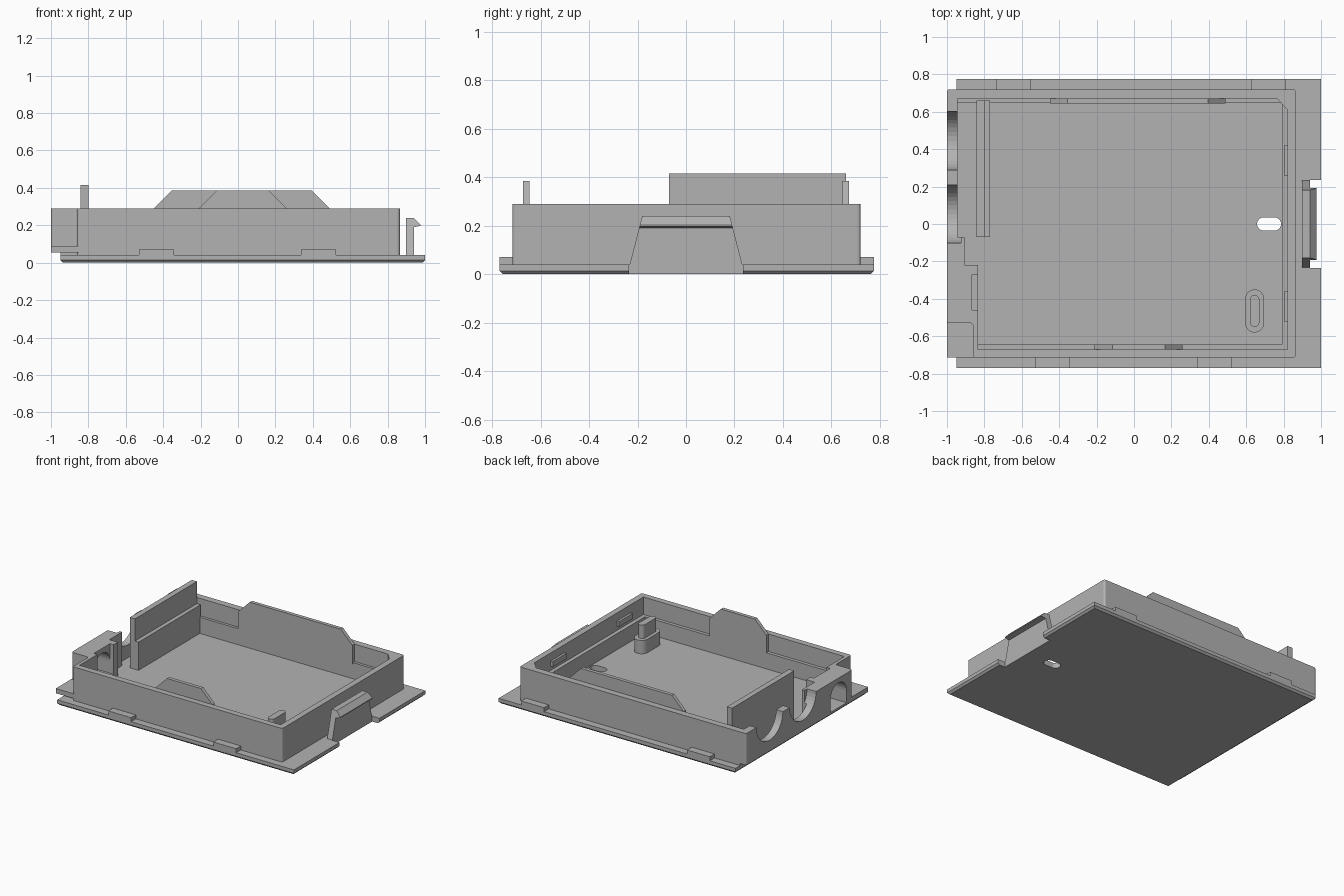
import bpy, bmesh, math
from mathutils import Vector

cube = bpy.data.objects.get("Cube")
if cube:
    bpy.data.objects.remove(cube, do_unlink=True)

grey = bpy.data.materials.new("plain grey plastic")
grey.use_nodes = True
colour = (0.45, 0.45, 0.45, 1)
grey.diffuse_color = colour
grey.node_tree.nodes["Principled BSDF"].inputs["Base Color"].default_value = colour


def prism(name, points, low, high, axis="z", round_corners=0, foot=0):
    """Extrude an outline along an axis; outlines are (x,y), (y,z) or (x,z)."""
    place = {"z": lambda a, b, c: (a, b, c),
             "x": lambda a, b, c: (c, a, b),
             "y": lambda a, b, c: (a, c, b)}[axis]
    bm = bmesh.new()
    face = bm.faces.new([bm.verts.new(place(a, b, low)) for a, b in points])
    ext = bmesh.ops.extrude_face_region(bm, geom=[face])
    shift = Vector(place(0, 0, high - low))
    bmesh.ops.translate(bm, vec=shift, verts=[v for v in ext["geom"] if isinstance(v, bmesh.types.BMVert)])
    bmesh.ops.recalc_face_normals(bm, faces=bm.faces[:])
    if round_corners:
        upright = [e for e in bm.edges if abs(e.verts[0].co.z - e.verts[1].co.z) > 0.01]
        bmesh.ops.bevel(bm, geom=upright, offset=round_corners, segments=3, profile=0.5, affect="EDGES")
    if foot:
        rim = [e for e in bm.edges if all(abs(v.co.z - low) < 0.001 for v in e.verts)]
        bmesh.ops.bevel(bm, geom=rim, offset=foot, segments=1, affect="EDGES")
    mesh = bpy.data.meshes.new(name)
    bm.to_mesh(mesh)
    bm.free()
    mesh.materials.append(grey)
    obj = bpy.data.objects.new(name, mesh)
    bpy.context.collection.objects.link(obj)
    return obj


def box(name, x0, x1, y0, y1, z0, z1, **options):
    return prism(name, [(x0, y0), (x1, y0), (x1, y1), (x0, y1)], z0, z1, **options)


def obround(cx, cy, half_x, half_y, steps=10):
    """Outline of a slot with round ends along its longer side."""
    r = min(half_x, half_y)
    pts = []
    for i in range(4 * steps):
        t = 2 * math.pi * (i + 0.5) / (4 * steps)
        c, s = math.cos(t), math.sin(t)
        pts.append((cx + r * c + math.copysign(half_x - r, c),
                    cy + r * s + math.copysign(half_y - r, s)))
    return pts


def cut(target, *cutters):
    for cutter in cutters:
        cutter.hide_render = True
        mod = target.modifiers.new("cut", "BOOLEAN")
        mod.operation, mod.solver, mod.object = "DIFFERENCE", "EXACT", cutter
        bpy.context.view_layer.objects.active = target
        bpy.ops.object.modifier_apply(modifier=mod.name)
        bpy.data.objects.remove(cutter, do_unlink=True)


# Base plate with clip notch and mounting slot
plate = box("base_plate", -0.95, 1.0, -0.77, 0.775, 0, 0.04, foot=0.014)
cut(plate,
    box("clip_notch", 0.94, 1.1, -0.235, 0.235, -0.1, 0.1),
    prism("mounting_slot", obround(0.722, 0, 0.064, 0.035), -0.1, 0.2))

# Tray walls, hollowed in two steps to leave an inner ledge
walls = prism("tray_walls", [(-1, -0.53), (-0.86, -0.53), (-0.86, -0.715), (0.865, -0.715),
                             (0.865, 0.72), (-1, 0.72)], 0.035, 0.29, round_corners=0.014)
cut(walls,
    prism("upper_cavity", [(-0.835, -0.67), (0.82, -0.67), (0.82, 0.61), (0.765, 0.67),
                           (-0.945, 0.67), (-0.945, -0.07), (-0.905, -0.07),
                           (-0.905, -0.22), (-0.835, -0.22)], 0.16, 0.5),
    prism("lower_cavity", [(-0.835, -0.645), (0.79, -0.645), (0.79, 0.65), (-0.945, 0.65),
                           (-0.945, -0.07), (-0.905, -0.07), (-0.905, -0.22),
                           (-0.835, -0.22)], -0.1, 0.2 - 0.04),
    box("side_undercut", -1.1, -0.95, -1, 1, -0.1, 0.055))

# Two round cable openings in the side wall
for centre in (0.445, 0.053):
    arc = [(centre + 0.156 * math.cos(a), 0.292 + 0.156 * math.sin(a))
           for a in [math.pi * (1 + i / 20) for i in range(21)]]
    arc += [(centre + 0.156, 0.4), (centre - 0.156, 0.4)]
    cut(walls, prism("cable_opening", arc, -1.1, -0.925, axis="x"))

# Arched socket opening and its slot
arch = [(-0.46, 0.07), (-0.27, 0.07)]
arch += [(-0.365 + 0.095 * math.cos(math.pi * i / 16), 0.16 + 0.095 * math.sin(math.pi * i / 16))
         for i in range(17)]
cut(walls,
    prism("socket_arch", arch, -1.1, -0.8, axis="x"),
    box("socket_slot", -0.865, -0.8, -0.46, -0.27, 0.07, 0.4))

# Low corner ledge
box("corner_ledge", -1, -0.85, -0.715, -0.52, 0.055, 0.09)

# Partition beside the cable compartment
box("partition_wall", -0.842, -0.80, -0.07, 0.66, 0.03, 0.415)
box("partition_rail", -0.81, -0.77, -0.07, 0.66, 0.03, 0.25)

# Raised tongues inside front and back walls
for name, left, right, y0, y1 in (("front_tongue", -0.21, 0.26, -0.672, -0.645),
                                  ("back_tongue", -0.45, 0.49, 0.645, 0.672)):
    prism(name, [(left, 0.15), (right, 0.15), (right, 0.29), (right - 0.095, 0.385),
                 (left + 0.095, 0.385), (left, 0.29)], y0, y1, axis="y")

# Small retaining bars on the inner side wall
for centre in (0.34, -0.44):
    box("retaining_bar", 0.803, 0.83, centre - 0.08, centre + 0.08, 0.19, 0.23)

# Stops along the plate edges
for x in (-0.435, 0.43):
    box("front_stop", x - 0.094, x + 0.094, -0.77, -0.71, 0.03, 0.07)
for x in (-0.645, 0.72):
    box("back_stop", x - 0.094, x + 0.094, 0.71, 0.775, 0.03, 0.07)

# Stepped locating post
for name, hx, hy, top in (("post_base", 0.05, 0.115, 0.14), ("post_tip", 0.025, 0.085, 0.24)):
    post = prism(name, obround(0.645, -0.465, hx, hy), 0.03, top)
    bpy.context.view_layer.objects.active = post
    post.select_set(True)
    bpy.ops.object.shade_smooth_by_angle(angle=math.radians(30))
    post.select_set(False)

# Tapered snap clip with a hooked top
clip = prism("snap_clip", [(0.897, 0.02), (0.94, 0.02), (0.94, 0.19), (0.975, 0.197),
                           (0.975, 0.203), (0.94, 0.24), (0.897, 0.24)], -0.235, 0.235, axis="y")
for side in (-1, 1):
    cut(clip, prism("clip_taper", [(side * 0.235, 0.03), (side * 0.178, 0.25),
                                   (side * 0.4, 0.25), (side * 0.4, 0.03)], 0.8, 1.1, axis="x"))
